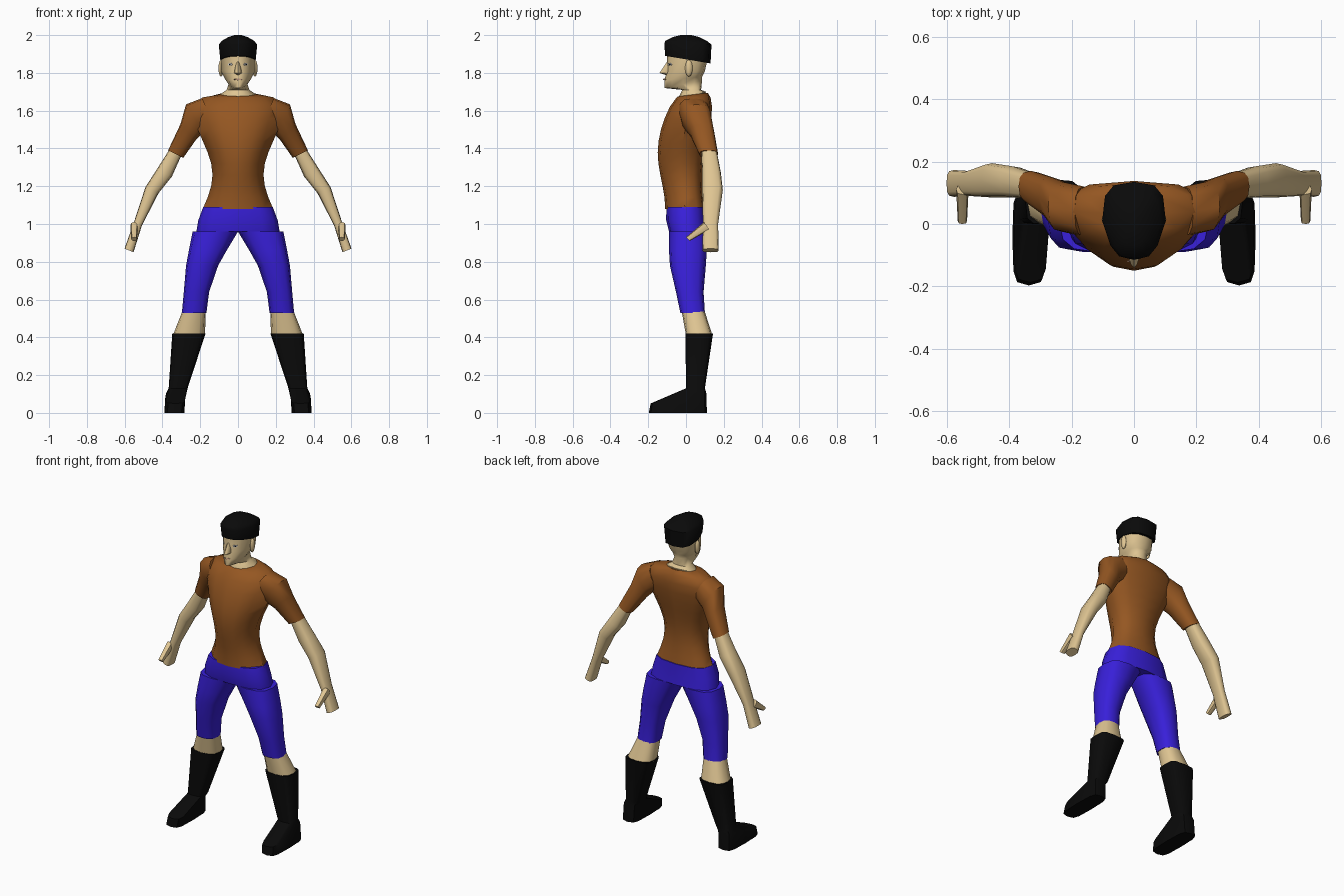
import bpy, bmesh, math
from mathutils import Vector, Matrix

cube = bpy.data.objects.get("Cube")
if cube:
    bpy.data.objects.remove(cube, do_unlink=True)


def material(name, red, green, blue):
    mat = bpy.data.materials.new(name)
    mat.use_nodes = True
    mat.diffuse_color = (red, green, blue, 1)
    shader = mat.node_tree.nodes["Principled BSDF"]
    shader.inputs["Base Color"].default_value = mat.diffuse_color
    shader.inputs["Roughness"].default_value = 1
    return mat


skin = material("skin tan", .74, .56, .29)
brown = material("shirt brown", .3, .095, .016)
blue = material("shorts blue", .04, .014, .7)
black = material("black", .003, .003, .003)
white = material("eye white", .8, .8, .8)
lips = material("lips", .5, .3, .2)


def finish(name, bm, mat):
    """Turn the bmesh into a smooth object that keeps its hard edges."""
    bmesh.ops.recalc_face_normals(bm, faces=bm.faces[:])
    mesh = bpy.data.meshes.new(name)
    bm.to_mesh(mesh)
    bm.free()
    mesh.materials.append(mat)
    part = bpy.data.objects.new(name, mesh)
    bpy.context.collection.objects.link(part)
    bpy.ops.object.select_all(action="DESELECT")
    part.select_set(True)
    bpy.context.view_layer.objects.active = part
    bpy.ops.object.shade_smooth_by_angle(angle=math.radians(50))
    return part


def rounded(value, power):
    return math.copysign(abs(value) ** power, value)


def loft(name, mat, rings, side=1, lean=(0, 0), power=.75, narrow=0, sides=12):
    """Skin rings of (x, y, z, half width, half depth, rise to the back).

    Lean is the outward slope of the first and last ring, narrow pinches
    the front, and a lower power makes the section boxier."""
    bm = bmesh.new()
    rows = []
    for index, (x, y, z, width, depth, *rise) in enumerate(rings):
        slope = lean[0] + (lean[1] - lean[0]) * index / (len(rings) - 1)
        across = Vector((width, 0, width * slope))
        along = Vector((0, depth, rise[0] if rise else 0))
        row = []
        for step in range(sides):
            angle = math.tau * step / sides
            c = rounded(math.cos(angle), power)
            s = rounded(math.sin(angle), power)
            pinch = 1 - narrow * max(0, -s)
            point = Vector((x, y, z)) + across * c * pinch + along * s
            row.append(bm.verts.new((point.x * side, point.y, point.z)))
        rows.append(row)
    for low, high in zip(rows, rows[1:]):
        for i in range(sides):
            j = (i + 1) % sides
            bm.faces.new((low[i], low[j], high[j], high[i]))
    bm.faces.new(rows[0])
    bm.faces.new(rows[-1])
    return finish(name, bm, mat)


def shirt_ring(t):
    """Waist pinches in, chest swells forward, shoulders spread."""
    wave = math.sin(math.pi * t / .6)
    width = .187 - .052 * wave
    front = -.11 - .04 * math.sin(math.pi * t) ** 2 + .065 * t ** 8
    back = .1 + .02 * t - .02 * wave
    return (0, (front + back) / 2, 1.08 + .6 * t, width, (back - front) / 2)


# Shirt body, closed by the sloping shoulders and the collar
collar = [(0, .04, 1.67, .19, .09), (0, .035, 1.685, .1, .08, .01)]
loft("shirt", brown, [shirt_ring(i / 10) for i in range(10)] + collar, narrow=.35)

# Hips
loft("hips", blue, [
    (0, 0, 1.09, .184, .104),
    (0, 0, 1.02, .21, .105),
    (0, .01, .96, .22, .1),
])

# Neck, jaw and face
head = loft("head", skin, [
    (0, .03, 1.66, .1, .07),
    (0, .035, 1.69, .09, .07, .01),
    (0, .03, 1.71, .06, .05),
    (0, -.015, 1.74, .05, .1, .02),
    (0, -.015, 1.77, .07, .1, .01),
    (0, 0, 1.81, .09, .1),
    (0, .01, 1.9, .09, .11),
], narrow=.35)
bpy.context.view_layer.update()

loft("nose", skin, [
    (0, -.09, 1.86, .01, .01),
    (0, -.1, 1.8, .02, .04),
    (0, -.09, 1.79, .01, .02),
], narrow=.5, sides=8)

# Hair cap, lower at the nape
loft("hair", black, [
    (0, .01, 1.87, .094, .12, -.02),
    (0, .01, 1.95, .102, .125),
    (0, 0, 1.97, .085, .11),
    (0, 0, 1.99, .05, .07),
    (0, 0, 2, .02, .03),
], power=.65, narrow=.3)


def face_plate(name, mat, x, z, width, height, lift):
    """Lay a thin disc on the front of the face."""
    hit, spot, normal, face = head.ray_cast(Vector((x, -1, z)), Vector((0, 1, 0)))
    bm = bmesh.new()
    bmesh.ops.create_cone(bm, cap_ends=True, segments=10,
                          radius1=width, radius2=width, depth=.004)
    bmesh.ops.scale(bm, vec=(1, height / width, 1), verts=bm.verts)
    turn = normal.to_track_quat("Z", "Y").to_matrix().to_4x4()
    place = Matrix.Translation(spot + normal * lift) @ turn
    bmesh.ops.transform(bm, matrix=place, verts=bm.verts)
    finish(name, bm, mat)


face_plate("mouth", lips, 0, 1.765, .024, .004, .001)

for label, side in (("left", 1), ("right", -1)):
    # Eyes
    face_plate(label + "_eye", white, side * .04, 1.845, .015, .007, .001)
    face_plate(label + "_pupil", black, side * .04, 1.845, .006, .006, .002)

    # Ear
    bm = bmesh.new()
    bmesh.ops.create_uvsphere(bm, u_segments=8, v_segments=6, radius=.045)
    bmesh.ops.scale(bm, vec=(.3, .45, 1), verts=bm.verts)
    bmesh.ops.translate(bm, vec=(side * .09, .015, 1.825), verts=bm.verts)
    finish(label + "_ear", bm, skin)

    # Sleeve, turning from the shoulder down to the cuff
    loft(label + "_sleeve", brown, [
        (.16, .04, 1.6, .03, .08),
        (.23, .055, 1.56, .045, .08),
        (.265, .085, 1.485, .04, .065),
        (.33, .12, 1.37, .04, .05),
    ], side, lean=(2.2, .5))

    # Forearm and hand
    loft(label + "_arm", skin, [
        (.32, .12, 1.4, .03, .04),
        (.39, .135, 1.27, .04, .05),
        (.455, .14, 1.18, .035, .055),
        (.53, .13, 1, .021, .04),
        (.577, .13, .86, .024, .043),
    ], side, lean=(.5, .4), power=.65)

    # Thumb, pointing forward and down
    loft(label + "_thumb", skin, [
        (.55, .11, .99, .02, .015, -.02),
        (.55, .01, .92, .015, .01, -.01),
    ], side, sides=8)

    # Shorts leg
    loft(label + "_shorts_leg", blue, [
        (.12, .01, .96, .12, .1),
        (.16, .01, .86, .1, .1),
        (.19, .01, .78, .085, .095),
        (.22, .02, .64, .067, .073),
        (.232, .035, .53, .065, .065),
    ], side)

    # Bare knee
    loft(label + "_knee", skin, [
        (.23, .035, .55, .06, .06),
        (.26, .07, .41, .085, .07),
    ], side)

    # Boot, with the foot sloping down to the toe
    loft(label + "_boot", black, [
        (.26, .07, .42, .088, .073),
        (.317, .05, .13, .05, .05),
        (.332, -.04, .08, .053, .147, .03),
        (.337, -.043, 0, .053, .154),
    ], side, power=.5)
